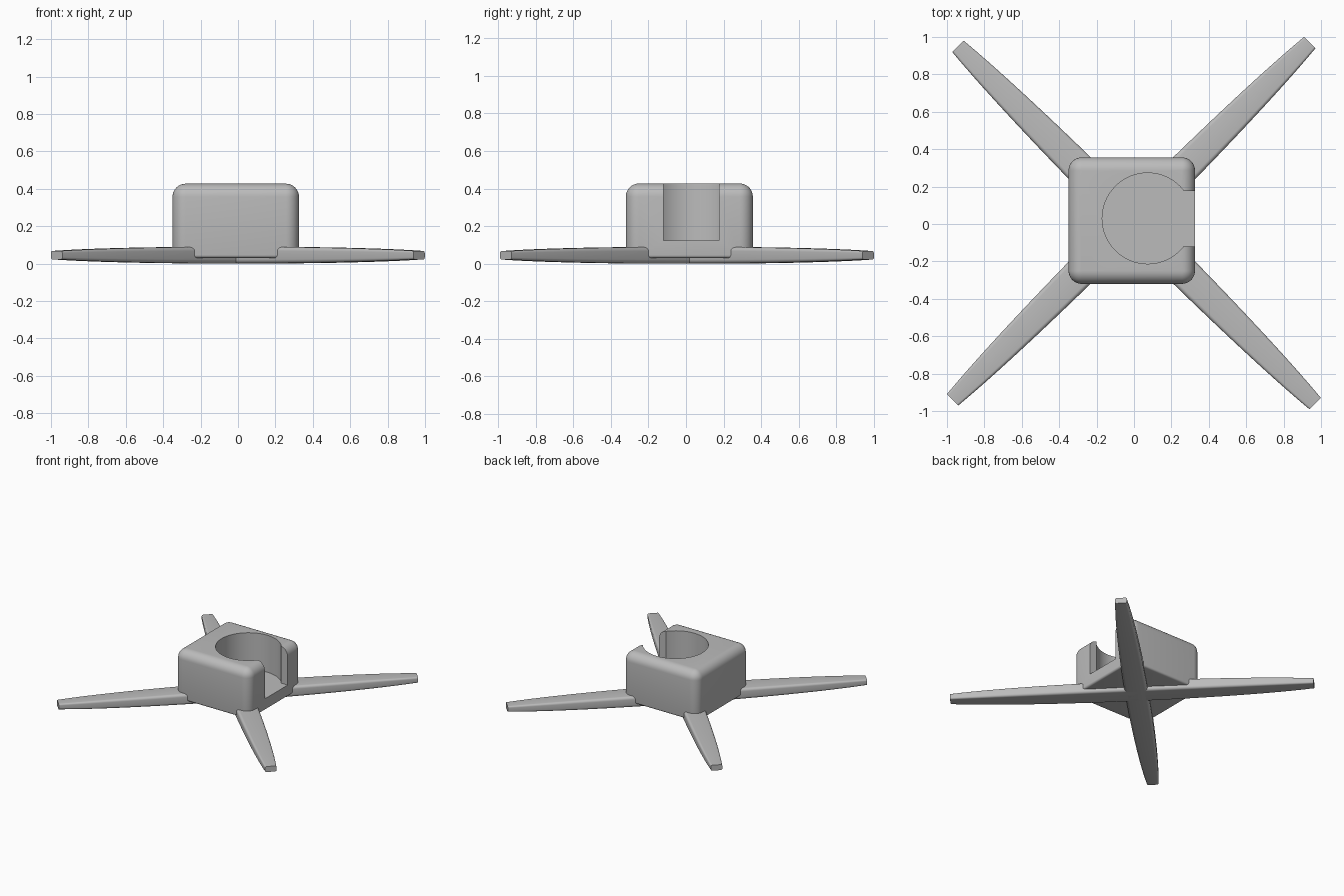
import bpy, bmesh
from math import sin, cos, pi, sqrt, radians
from mathutils import Matrix, Vector

old = bpy.data.objects.get("Cube")
if old:
    bpy.data.objects.remove(old)

grey = bpy.data.materials.new("plain grey")
grey.use_nodes = True
colour = (0.5, 0.5, 0.5, 1)
grey.diffuse_color = colour
grey.node_tree.nodes["Principled BSDF"].inputs["Base Color"].default_value = colour


def rounded_rect(hw, hh, r, steps=8):
    """Outline of a rounded rectangle, counter-clockwise."""
    pts = []
    for q, (sx, sy) in enumerate(((1, 1), (-1, 1), (-1, -1), (1, -1))):
        for i in range(steps + 1):
            a = (q + i / steps) * pi / 2
            pts.append((sx * (hw - r) + r * cos(a), sy * (hh - r) + r * sin(a)))
    return pts


def loft(name, rings, matrix):
    """Skin a list of equal rings and cap both ends."""
    bm = bmesh.new()
    loops = [[bm.verts.new(matrix @ Vector(p)) for p in ring] for ring in rings]
    n = len(loops[0])
    for a, b in zip(loops, loops[1:]):
        for i in range(n):
            j = (i + 1) % n
            bm.faces.new((a[i], a[j], b[j], b[i]))
    bm.faces.new(loops[0][::-1])
    bm.faces.new(loops[-1])
    bmesh.ops.remove_doubles(bm, verts=bm.verts, dist=0.0001)
    bmesh.ops.recalc_face_normals(bm, faces=bm.faces)
    mesh = bpy.data.meshes.new(name)
    bm.to_mesh(mesh)
    bm.free()
    mesh.materials.append(grey)
    ob = bpy.data.objects.new(name, mesh)
    bpy.context.collection.objects.link(ob)
    return ob


def smooth(ob):
    bpy.ops.object.select_all(action='DESELECT')
    ob.select_set(True)
    bpy.context.view_layer.objects.active = ob
    bpy.ops.object.shade_smooth_by_angle(angle=radians(30))


# Holder block: rounded corners and top, slightly eased bottom
half, radius, bottom, top, ease = 0.338, 0.07, 0.03, 0.427, 0.016
profile = []
for i in range(5):
    a = i / 4 * pi / 2
    profile.append((ease * (1 - sin(a)), bottom + ease * (1 - cos(a))))
for i in range(9):
    a = i / 8 * pi / 2
    profile.append((radius * (1 - cos(a)), top - radius * (1 - sin(a))))
rings = [[(x, y, z) for x, y in rounded_rect(half - d, half - d, radius - d)]
         for d, z in profile]
holder = loft("holder_block", rings, Matrix.Translation((-0.012, 0.018, 0)))

# Round pocket and side slot cut into the block
floor, depth = 0.125, 0.6
bpy.ops.mesh.primitive_cylinder_add(vertices=64, radius=0.243, depth=depth,
                                    location=(0.073, 0.03, floor + depth / 2))
pocket = bpy.context.object
pocket.name = "pocket_cutter"
bpy.ops.mesh.primitive_cube_add(size=1, location=(0.35, 0.028, floor + depth / 2))
slot = bpy.context.object
slot.name = "slot_cutter"
slot.scale = (0.5, 0.295, depth)
for cutter in (pocket, slot):
    cutter.data.materials.append(grey)
    mod = holder.modifiers.new(cutter.name, 'BOOLEAN')
    mod.operation = 'DIFFERENCE'
    mod.solver = 'EXACT'
    mod.object = cutter
    bpy.context.view_layer.objects.active = holder
    bpy.ops.object.modifier_apply(modifier=mod.name)
    bpy.data.objects.remove(cutter)
smooth(holder)

# Crossed legs: rounded bars tapering along an ellipse, with blunt tips
reach, full = 1.35, 1.56
for name, centre, angle in (("rising_cross_leg", (-0.015, 0.015), 45),
                            ("falling_cross_leg", (0.0135, -0.005), -45)):
    rings = []
    for i in range(33):
        s = reach * (i / 16 - 1)
        k = sqrt(1 - (s / full) ** 2)
        rings.append([(s, y, z) for y, z in
                      rounded_rect(0.086 * k, 0.045 * k, 0.022 * k, 5)])
    place = Matrix.Translation((*centre, 0.045)) @ Matrix.Rotation(radians(angle), 4, 'Z')
    smooth(loft(name, rings, place))
